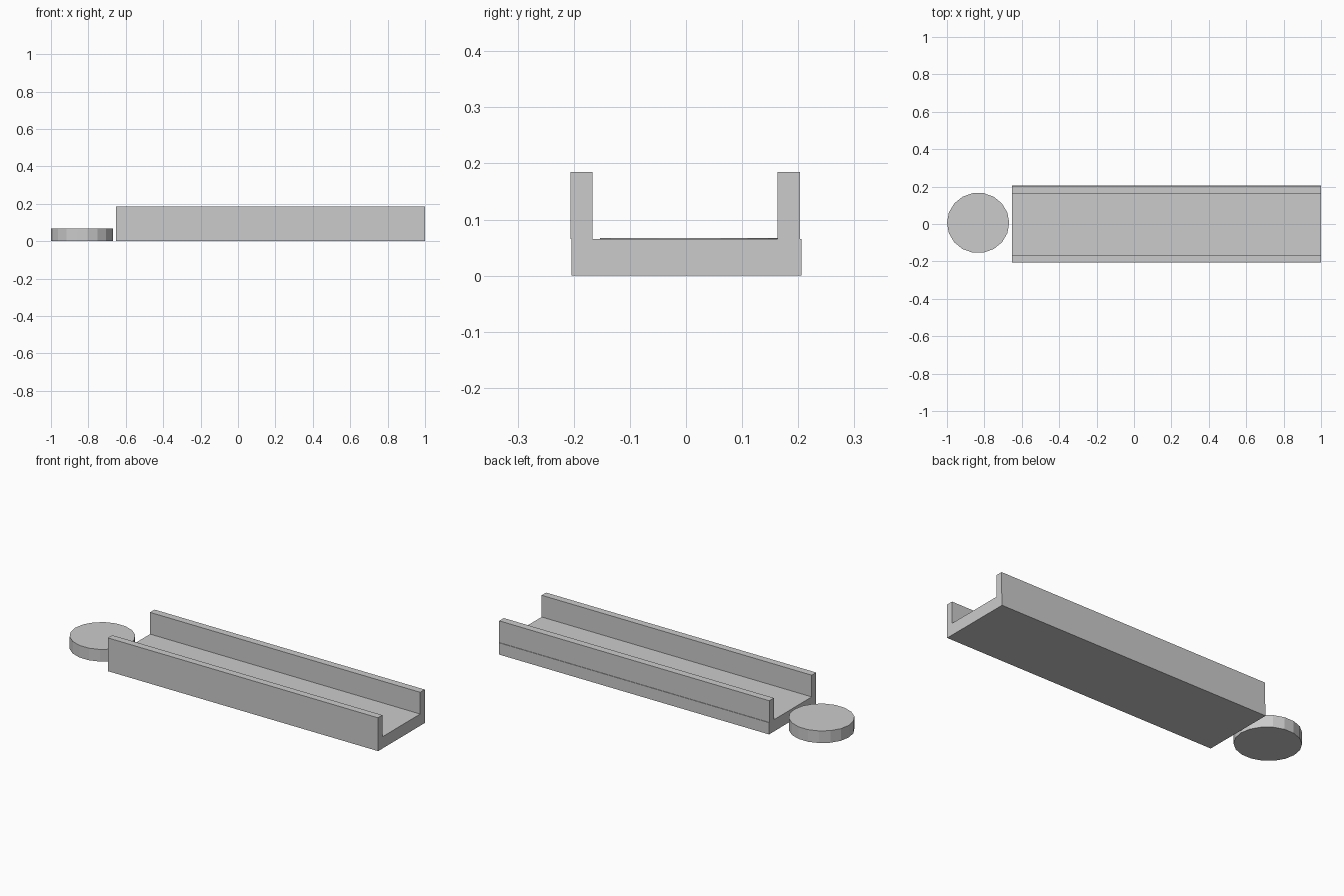
import bpy, math
from mathutils import Matrix

if "Cube" in bpy.data.objects:
    bpy.data.objects.remove(bpy.data.objects["Cube"])

X0, X1 = -0.652, 1.0


def box(name, y0, y1, z0, z1):
    # Long block spanning the track length
    bpy.ops.mesh.primitive_cube_add(size=1)
    ob = bpy.context.object
    ob.name = name
    size = Matrix.Diagonal((X1 - X0, y1 - y0, z1 - z0, 1))
    centre = Matrix.Translation(((X0 + X1) / 2, (y0 + y1) / 2, (z0 + z1) / 2))
    ob.data.transform(centre @ size)
    return ob


# Channel floor and its two side walls
box("track_base", -0.204, 0.206, 0.0, 0.065)
box("front_wall", -0.206, -0.167, 0.065, 0.185)
box("back_wall", 0.163, 0.203, 0.065, 0.185)

# Low-poly round pad at the left end, a vertex pointing along x
bpy.ops.mesh.primitive_cylinder_add(vertices=18, radius=1, depth=1)
disc = bpy.context.object
disc.name = "end_disc"
disc.data.transform(Matrix.Translation((-0.8335, 0.006, 0.0335))
                    @ Matrix.Diagonal((0.1665, 0.1615, 0.067, 1))
                    @ Matrix.Rotation(math.radians(90), 4, 'Z'))
